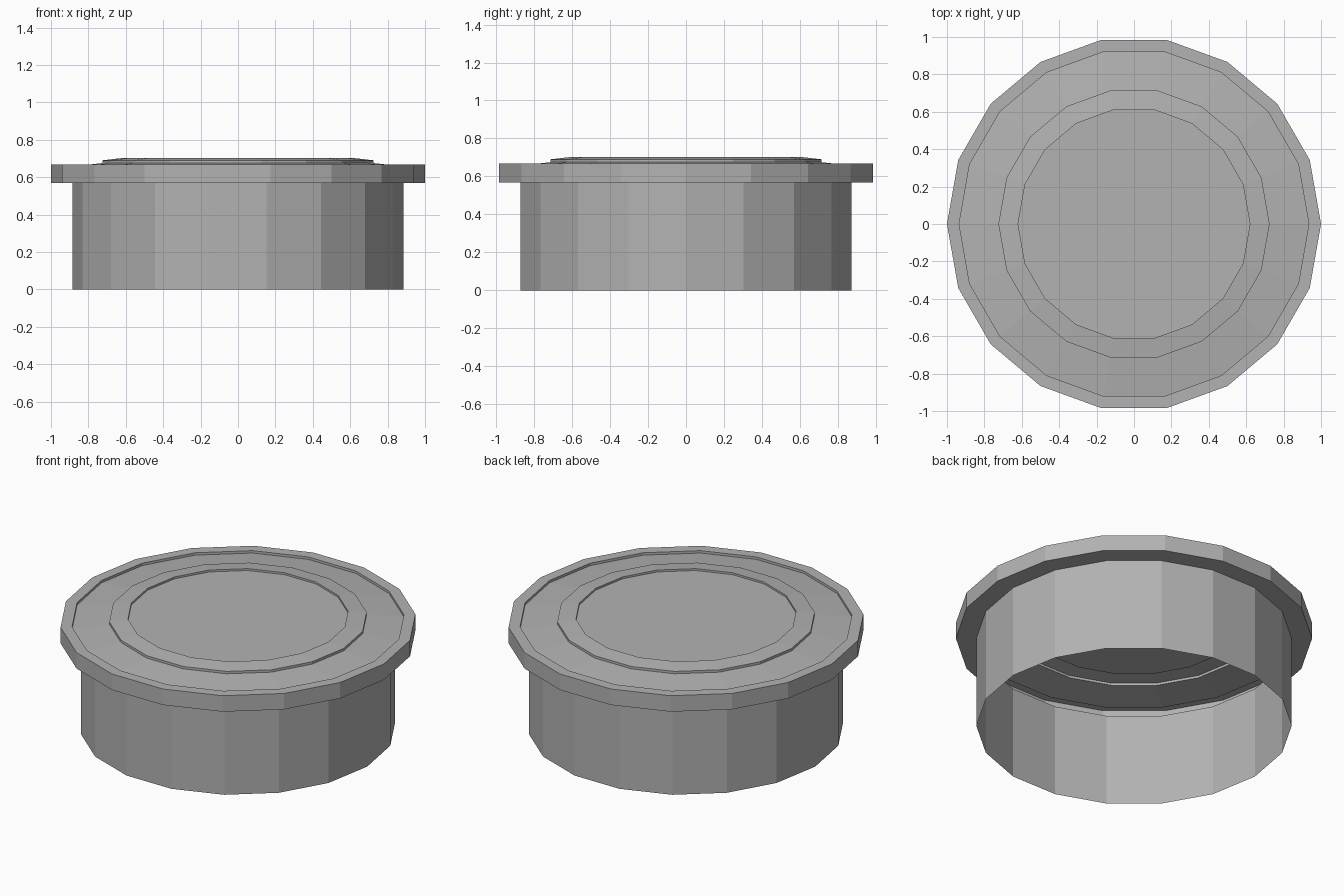
import bpy, bmesh
from math import cos, sin, tau

if "Cube" in bpy.data.objects:
    bpy.data.objects.remove(bpy.data.objects["Cube"])

SIDES = 18

grey = bpy.data.materials.new("dark_grey")
grey.diffuse_color = (0.45, 0.45, 0.45, 1.0)
grey.use_nodes = True
grey.node_tree.nodes["Principled BSDF"].inputs["Base Color"].default_value = grey.diffuse_color


def lathe(name, profile, cap_end=False):
    """Spin a (radius, z) profile into a flat-shaded, single-skin part."""
    bm = bmesh.new()
    rings = [[bm.verts.new((r * cos(tau * i / SIDES), r * sin(tau * i / SIDES), z))
              for i in range(SIDES)] for r, z in profile]
    for a, b in zip(rings, rings[1:]):
        for i in range(SIDES):
            j = (i + 1) % SIDES
            bm.faces.new((a[i], a[j], b[j], b[i]))
    if cap_end:
        bm.faces.new(rings[-1])
    mesh = bpy.data.meshes.new(name)
    bm.to_mesh(mesh)
    bm.free()
    mesh.materials.append(grey)
    obj = bpy.data.objects.new(name, mesh)
    bpy.context.collection.objects.link(obj)
    return obj


# Open-bottomed cup wall
lathe("body_wall", [(0.885, 0.0), (0.885, 0.568)])

# Overhanging flange, sunken sloping ring, raised step and recessed centre disc
lathe("lid", [(0.885, 0.568), (1.0, 0.568), (1.0, 0.667), (0.935, 0.667),
              (0.935, 0.652), (0.725, 0.675), (0.725, 0.69),
              (0.62, 0.702), (0.62, 0.69)], cap_end=True)
